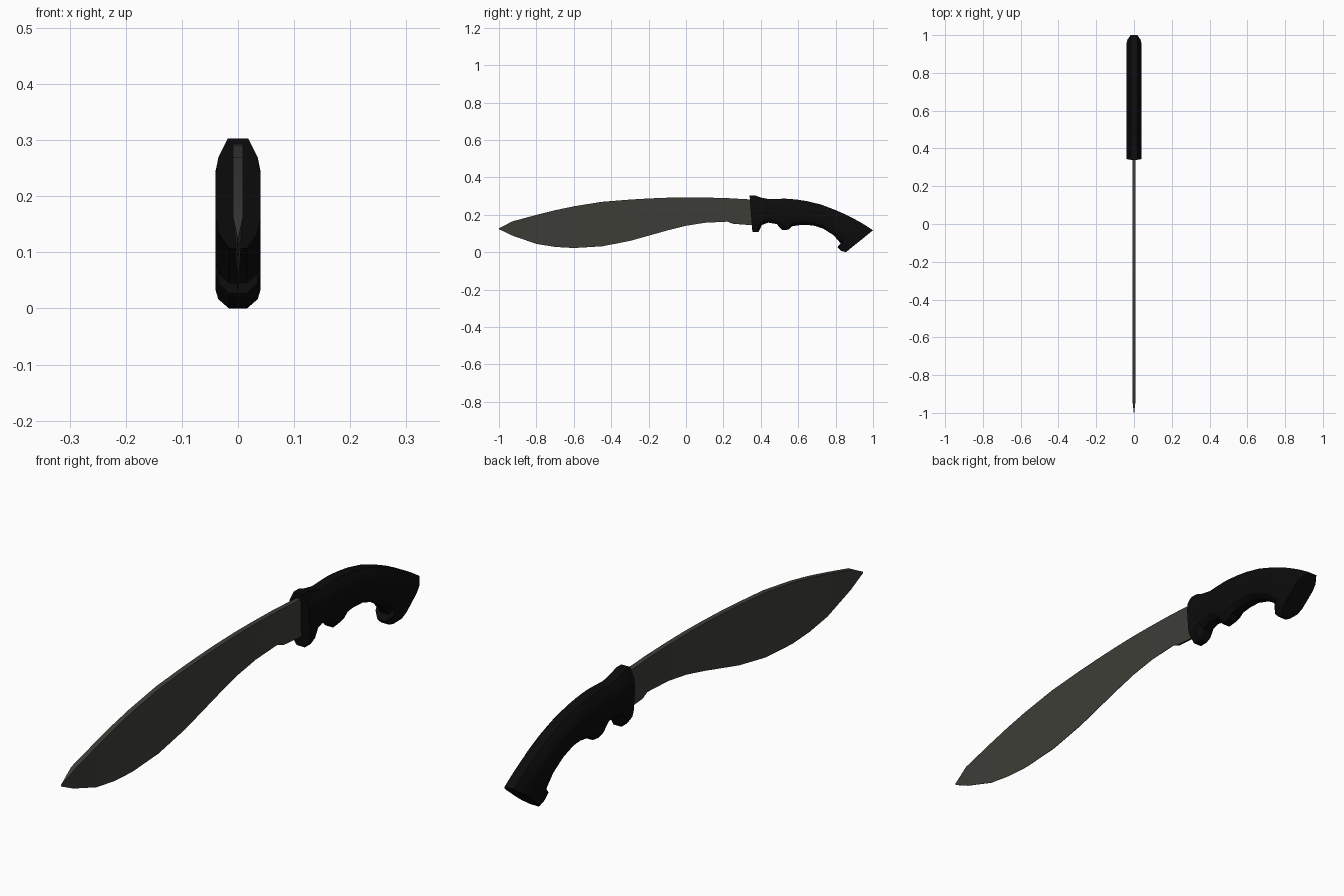
import bpy, bmesh, math
from mathutils import Vector

if "Cube" in bpy.data.objects:
    bpy.data.objects.remove(bpy.data.objects["Cube"])


def material(name, rgb):
    m = bpy.data.materials.new(name)
    m.diffuse_color = (*rgb, 1)
    m.use_nodes = True
    m.node_tree.nodes["Principled BSDF"].inputs["Base Color"].default_value = m.diffuse_color
    return m


def loft(name, rings, mat, angle):
    """Skin closed rings of equal length and cap both ends."""
    bm = bmesh.new()
    loops = [[bm.verts.new(p) for p in ring] for ring in rings]
    n = len(loops[0])
    for a, b in zip(loops, loops[1:]):
        for i in range(n):
            j = (i + 1) % n
            bm.faces.new((a[i], a[j], b[j], b[i]))
    bm.faces.new(loops[0])
    bm.faces.new(loops[-1])
    bmesh.ops.recalc_face_normals(bm, faces=bm.faces[:])
    me = bpy.data.meshes.new(name)
    bm.to_mesh(me)
    bm.free()
    ob = bpy.data.objects.new(name, me)
    bpy.context.collection.objects.link(ob)
    me.materials.append(mat)
    bpy.ops.object.select_all(action='DESELECT')
    ob.select_set(True)
    bpy.context.view_layer.objects.active = ob
    bpy.ops.object.shade_smooth_by_angle(angle=math.radians(angle))
    return ob


steel = material("dark grey steel", (0.048, 0.048, 0.040))
rubber = material("black rubber", (0.0035, 0.0035, 0.0035))

# Blade: (y, spine z, edge z), a wedge thinning towards the cutting edge
stations = [
    (-1.0, .127, .123), (-.93, .164, .089), (-.8, .199, .044), (-.7, .224, .028),
    (-.6, .245, .022), (-.45, .269, .031), (-.3, .281, .060), (-.2, .287, .088),
    (-.1, .291, .116), (0, .293, .141), (.1, .292, .157), (.22, .289, .163),
    (.25, .287, .152), (.36, .281, .143)]
rings = []
for y, top, bot in stations:
    t = .001 if y < -.99 else .009
    e = .004 if y > .24 else .0008
    rings.append([(-t, y, top), (t, y, top), (e, y, bot), (-e, y, bot)])
loft("blade", rings, steel, 20)

# Handle: top and bottom outline points (y, z) of each slice, guard to pommel
slices = [
    (.34, .303, .355, .107), (.37, .303, .388, .107), (.40, .292, .405, .145),
    (.445, .283, .44, .158), (.49, .285, .485, .15), (.53, .286, .515, .117),
    (.56, .284, .55, .121), (.60, .280, .565, .138), (.65, .272, .62, .146),
    (.72, .255, .68, .143), (.79, .229, .735, .125), (.86, .198, .79, .09),
    (.91, .172, .828, .045), (.935, .158, .81, .027), (.96, .143, .83, .007),
    (1.0, .117, .855, 0)]
# Half section: (half width, fraction of the height from the top)
half = [(.018, 0), (.035, .17), (.04, .32), (.04, .72), (.035, .86), (.016, 1)]
section = half + [(-w, f) for w, f in reversed(half)]
rings = []
for ty, tz, by, bz in slices:
    top, bot = Vector((0, ty, tz)), Vector((0, by, bz))
    rings.append([top.lerp(bot, f) + Vector((w, 0, 0)) for w, f in section])
loft("handle", rings, rubber, 30)
